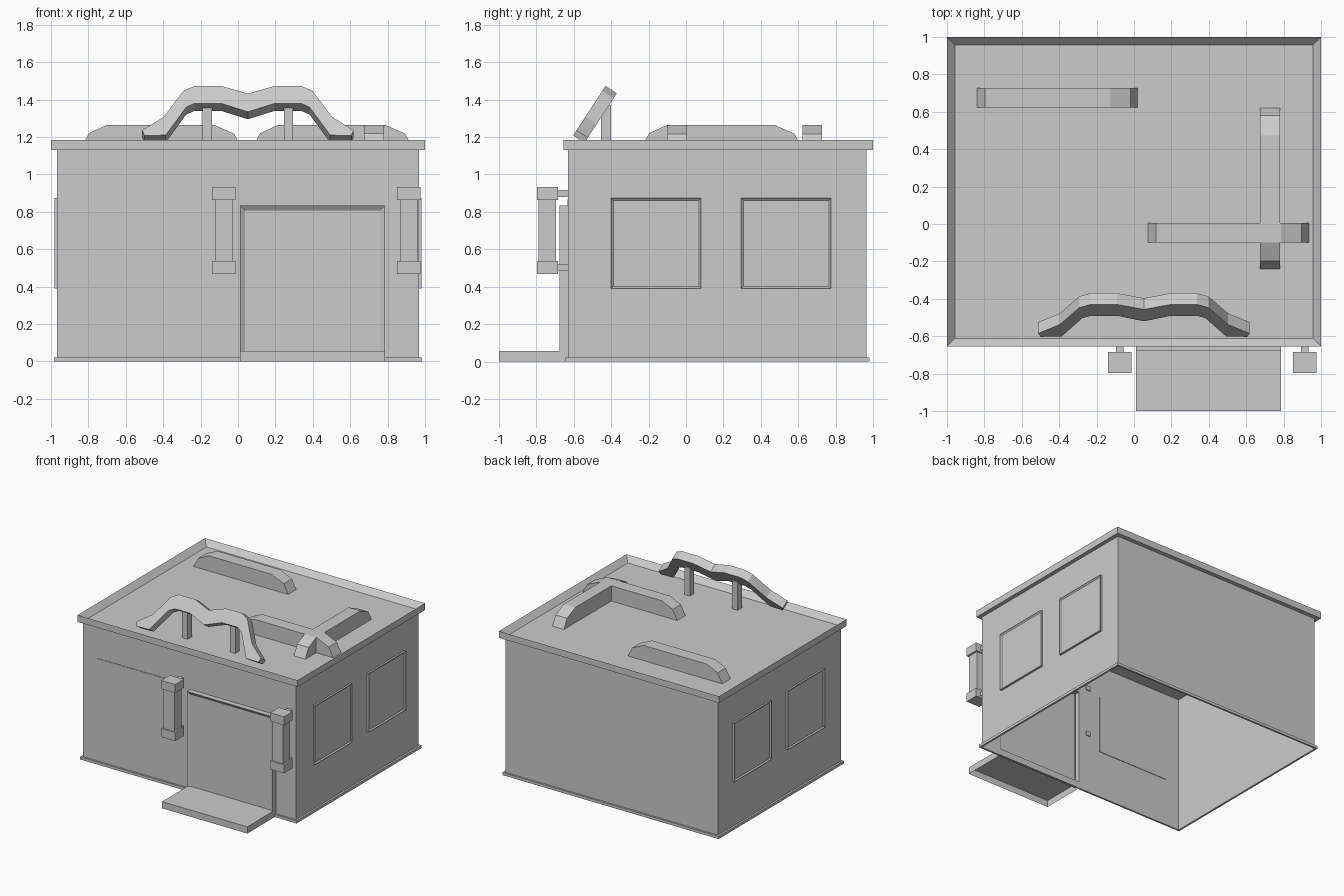
import bpy, bmesh
from mathutils import Vector

if "Cube" in bpy.data.objects:
    bpy.data.objects.remove(bpy.data.objects["Cube"])


def finish(name, bm, fix=True):
    if fix:
        bmesh.ops.recalc_face_normals(bm, faces=bm.faces)
    me = bpy.data.meshes.new(name)
    bm.to_mesh(me)
    bm.free()
    ob = bpy.data.objects.new(name, me)
    bpy.context.collection.objects.link(ob)
    return ob


def face_toward(bm, d):
    return max(bm.faces, key=lambda f: f.normal.dot(Vector(d)))


def box(name, x, y, z, inset=None, drop=None):
    """Box from ranges; inset=(direction, border, depth) sinks a panel, drop removes a side."""
    bm = bmesh.new()
    bmesh.ops.create_cube(bm, size=1)
    for v in bm.verts:
        v.co = Vector([r[0] if c < 0 else r[1] for c, r in zip(v.co, (x, y, z))])
    bm.normal_update()
    if drop:
        bmesh.ops.delete(bm, geom=[face_toward(bm, drop)], context='FACES')
    if inset:
        d, border, depth = inset
        f = face_toward(bm, d)
        bmesh.ops.inset_individual(bm, faces=[f], thickness=border)
        for v in f.verts:
            v.co -= Vector(d) * depth
    return finish(name, bm, False)


def prism(name, front, back):
    """Solid between two matching outlines."""
    bm = bmesh.new()
    a = [bm.verts.new(p) for p in front]
    b = [bm.verts.new(p) for p in back]
    bm.faces.new(a)
    bm.faces.new(b[::-1])
    for i in range(len(a)):
        j = (i + 1) % len(a)
        bm.faces.new((a[i], b[i], b[j], a[j]))
    return finish(name, bm)


W, F, B, H = 0.967, -0.63, 0.965, 1.13      # wall half width, front, back, height
D0, D1, DH = 0.01, 0.785, 0.835             # doorway

# wall shell, open below, with a doorway notch in the front
bm = bmesh.new()
outline = [(-W, F, 0), (D0, F, 0), (D0, F, DH), (D1, F, DH), (D1, F, 0), (W, F, 0), (W, F, H), (-W, F, H)]
fv = [bm.verts.new(p) for p in outline]
bv = [bm.verts.new(p) for p in [(-W, B, 0), (W, B, 0), (W, B, H), (-W, B, H)]]
bm.faces.new(fv)
bm.faces.new((fv[5], bv[1], bv[2], fv[6]))
bm.faces.new((bv[1], bv[0], bv[3], bv[2]))
bm.faces.new((bv[0], fv[0], fv[7], bv[3]))
finish("walls", bm, False)

# roof slab with sunken top
box("roof", (-1, 1), (-0.655, 1), (H, 1.185), inset=((0, 0, 1), 0.06, 0.045))

# base skirting, interrupted by the door
S, T = 0.983, 0.022
box("skirting_back", (-S, S), (B, 0.98), (0, T))
box("skirting_front_left", (-S, D0), (-0.645, F), (0, T))
box("skirting_front_right", (D1, S), (-0.645, F), (0, T))
box("skirting_left", (-S, -W), (F, B), (0, T))
box("skirting_right", (W, S), (F, B), (0, T))

# door and step
box("door", (D0, D1), (-0.675, F), (0.02, DH), inset=((0, -1, 0), 0.038, 0.018), drop=(0, 1, 0))
box("door_step", (D0, D1), (-1, F), (0, 0.055), drop=(0, 0, -1))

# windows
box("front_window", (-0.84, -0.19), (F - 0.004, F + 0.004), (0.39, 0.865))
for side, s in (("right", 1), ("left", -1)):
    for i, y in enumerate(((-0.40, 0.08), (0.295, 0.775))):
        x = sorted((s * W, s * 0.982))
        box(f"{side}_window_{i + 1}", x, y, (0.39, 0.873),
            inset=((s, 0, 0), 0.016, 0.009), drop=(-s, 0, 0))

# wall lamps
for n, cx in (("left", -0.076), ("right", 0.913)):
    box(f"{n}_lamp_tube", (cx - 0.048, cx + 0.048), (-0.787, -0.695), (0.53, 0.87))
    for part, z in (("lower", 0.468), ("upper", 0.863)):
        box(f"{n}_lamp_{part}_cap", (cx - 0.063, cx + 0.063), (-0.797, -0.685), (z, z + 0.07))
        box(f"{n}_lamp_{part}_bracket", (cx - 0.02, cx + 0.02), (-0.69, -0.622), (z + 0.017, z + 0.053))

# roof ducts: one profile reused along x or y
duct = [(0, 1.14), (0.043, 1.22), (0.14, 1.265), (0.712, 1.265), (0.82, 1.217), (0.86, 1.14)]
for n, start, y0 in (("back", -0.84, 0.622), ("front", 0.075, -0.10)):
    prism(f"{n}_roof_duct", *[[(start + u, y, z) for u, z in duct] for y in (y0, y0 + 0.106)])
prism("side_roof_duct", *[[(x, 0.62 - 0.86 + u, z) for u, z in duct] for x in (0.675, 0.78)])

# tilted double-arch roof sign, half outline mirrored about its centre
CX = 0.053
upper = [(0, 1.432), (0.143, 1.473), (0.285, 1.473), (0.345, 1.447), (0.45, 1.308), (0.565, 1.236)]
lower = [(0.553, 1.208), (0.44, 1.21), (0.33, 1.36), (0.285, 1.38), (0.143, 1.38), (0, 1.335)]
half = upper + lower
loop = half + [(-u, z) for u, z in half[-2:0:-1]]
front = [Vector((CX + u, -0.43 - (1.473 - z) * 0.653, z)) for u, z in loop]
prism("roof_sign", front, [p + Vector((0, 0.06, -0.04)) for p in front])
for n, x in (("left", -0.19), ("right", 0.245)):
    box(f"{n}_sign_post", (x, x + 0.05), (-0.455, -0.40), (1.14, 1.37))
